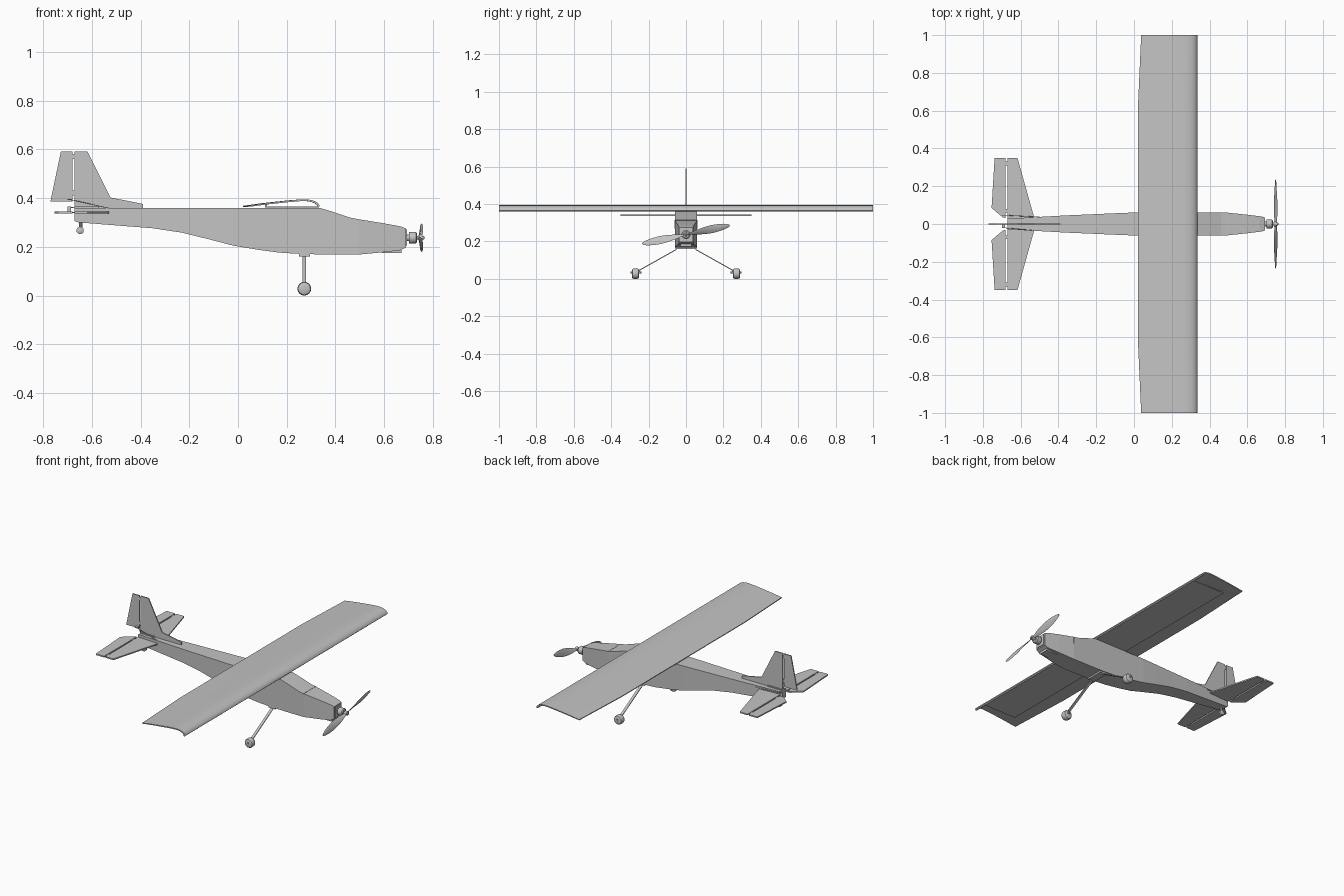
import bpy, bmesh, math
from mathutils import Vector

if "Cube" in bpy.data.objects:
    bpy.data.objects.remove(bpy.data.objects["Cube"], do_unlink=True)

COL = (0.55, 0.55, 0.55, 1)
grey = bpy.data.materials.new("light grey")
grey.use_nodes = True
grey.diffuse_color = COL
grey.node_tree.nodes["Principled BSDF"].inputs["Base Color"].default_value = COL


def finish(name, bm, smooth=False):
    bmesh.ops.recalc_face_normals(bm, faces=bm.faces)
    me = bpy.data.meshes.new(name)
    bm.to_mesh(me)
    bm.free()
    me.materials.append(grey)
    ob = bpy.data.objects.new(name, me)
    bpy.context.collection.objects.link(ob)
    if smooth:
        bpy.ops.object.select_all(action='DESELECT')
        ob.select_set(True)
        bpy.context.view_layer.objects.active = ob
        bpy.ops.object.shade_smooth_by_angle(angle=math.radians(35))
    return ob


def loft(name, rings, smooth=False):
    """Skin a row of closed rings and cap both ends."""
    bm = bmesh.new()
    vs = [[bm.verts.new(p) for p in r] for r in rings]
    n = len(vs[0])
    for a, b in zip(vs, vs[1:]):
        for i in range(n):
            j = (i + 1) % n
            bm.faces.new((a[i], a[j], b[j], b[i]))
    bm.faces.new(vs[0])
    bm.faces.new(vs[-1])
    return finish(name, bm, smooth)


def plate(name, pts, axis, centre, thick):
    """Flat outline (x, other) extruded along axis 'y' or 'z'."""
    def ring(t):
        return [(x, t, v) if axis == 'y' else (x, v, t) for x, v in pts]
    return loft(name, [ring(centre - thick / 2), ring(centre + thick / 2)])


def box(name, lo, hi):
    (x0, y0, z0), (x1, y1, z1) = lo, hi
    return loft(name, [[(x0, y0, z), (x1, y0, z), (x1, y1, z), (x0, y1, z)] for z in (z0, z1)])


def lathe(name, p0, direction, prof, sides=24):
    """Rings (distance along direction, radius) turned about an axis."""
    d = Vector(direction).normalized()
    u = d.orthogonal().normalized()
    v = d.cross(u)
    rings = []
    for t, r in prof:
        rings.append([Vector(p0) + d * t + (u * math.cos(a) + v * math.sin(a)) * r
                      for a in (2 * math.pi * i / sides for i in range(sides))])
    return loft(name, rings, True)


def rod(name, a, b, r, sides=10):
    d = Vector(b) - Vector(a)
    return lathe(name, a, d, [(0, r), (d.length, r)], sides)


# Fuselage: x, half width, bottom, top
stations = [(-.67, .028, .305, .36), (-.655, .029, .30, .36), (-.35, .046, .276, .36),
            (-.23, .051, .258, .36), (-.12, .056, .231, .36), (-.02, .06, .205, .36),
            (.08, .06, .188, .36), (.17, .06, .176, .36), (.27, .06, .17, .36),
            (.335, .06, .169, .36), (.40, .06, .168, .34), (.46, .06, .168, .32),
            (.495, .06, .168, .313), (.60, .049, .178, .296), (.665, .041, .185, .284),
            (.69, .037, .198, .275)]
loft("fuselage", [[(x, -w, b), (x, w, b), (x, w, t), (x, -w, t)] for x, w, b, t in stations])
# Hatch seam and chin vent
box("hatch_seam", (.493, -.0605, .27), (.496, .0605, .3145))
box("chin_vent", (.59, -.03, .174), (.67, .03, .188))
plate("tail_spine", [(-.67, .358), (-.67, .366), (-.57, .366), (-.57, .358)], 'y', 0, .02)

# Wing: thin bent skin with a flat stiffening sheet below
outer = [(.02, .368), (.10, .379), (.20, .390), (.25, .394), (.275, .395), (.30, .392),
         (.32, .385), (.332, .375), (.335, .366), (.33, .361)]
inner = [(.322, .364), (.325, .369), (.315, .378), (.297, .385), (.275, .388), (.25, .387),
         (.20, .383), (.10, .373), (.02, .363)]


def wing_ring(y, trailing):
    k = (.335 - trailing) / .315
    return [(.335 + (x - .335) * k, y, z) for x, z in outer + inner]


loft("wing_skin", [wing_ring(-1, .038), wing_ring(-.6, .02),
                   wing_ring(.6, .02), wing_ring(1, .038)], True)
box("wing_lower_sheet", (.11, -.92, .361), (.328, .92, .366))
box("wing_rear_spar", (.11, -.92, .364), (.118, .92, .375))

# Tail surfaces
plate("fin", [(-.671, .35), (-.671, .59), (-.617, .59), (-.523, .402),
              (-.39, .376), (-.39, .355)], 'y', 0, .007)
plate("rudder", [(-.68, .385), (-.68, .59), (-.727, .59), (-.77, .385)], 'y', 0, .007)
plate("stabilizer", [(-.671, -.35), (-.617, -.35), (-.53, -.04), (-.53, .04),
                     (-.617, .35), (-.671, .35)], 'z', .34, .008)
for s, side in ((1, "left"), (-1, "right")):
    plate("elevator_" + side, [(-.68, s * .03), (-.695, s * .035), (-.754, s * .085),
                               (-.738, s * .35), (-.68, s * .35)], 'z', .34, .008)
    for i, (a, b) in enumerate(((.06, .08), (.31, .33))):
        box(f"elevator_hinge_{side}_{i}", (-.69, min(s*a, s*b), .338), (-.66, max(s*a, s*b), .342))
for i, z in enumerate((.41, .56)):
    box(f"rudder_hinge_{i}", (-.69, -.002, z), (-.66, .002, z + .02))

# Tail wheel
rod("tail_wheel_strut", (-.645, 0, .305), (-.645, 0, .27), .008)
lathe("tail_wheel", (-.648, -.009, .267), (0, 1, 0),
      [(0, .010), (.003, .015), (.015, .015), (.018, .010)])

# Main landing gear
box("gear_mount", (.25, -.055, .16), (.295, .055, .172))
for s, side in ((1, "left"), (-1, "right")):
    a, b = (.05, .158), (.25, .046)
    loft("gear_leg_" + side, [[(x, s * y, z + dz) for x, dz in
                               ((.264, -.003), (.28, -.003), (.28, .003), (.264, .003))]
                              for y, z in (a, b)])
    rod("axle_" + side, (.272, s * .238, .034), (.272, s * .296, .034), .005)
    box("axle_bracket_" + side, (.264, s * .25 - .003, .03), (.28, s * .25 + .003, .05))
    lathe("wheel_" + side, (.272, s * .27 - .02, .028), (0, 1, 0),
          [(0, .017), (.004, .025), (.01, .028), (.03, .028), (.036, .025), (.04, .017)], 28)

# Motor
ZC = .237
box("firewall", (.688, -.03, .205), (.694, .03, .27))
lathe("motor", (.694, 0, ZC), (1, 0, 0),
      [(0, .014), (.008, .014), (.008, .024), (.036, .024), (.041, .018), (.041, .008), (.05, .008)])
lathe("prop_hub", (.742, 0, ZC), (1, 0, 0),
      [(0, .013), (.016, .013), (.016, .007), (.021, .007), (.024, .003)])

# Propeller: radius, half chord, twist in degrees
blade = [(.0, .008, 50), (.025, .009, 48), (.06, .016, 38), (.10, .021, 28), (.14, .023, 21),
         (.18, .020, 17), (.21, .015, 14), (.23, .009, 12), (.239, .003, 12)]
tilt = math.radians(12)
for s, side in ((1, "left"), (-1, "right")):
    span = Vector((0, math.cos(tilt), math.sin(tilt))) * s
    chord = Vector((0, -math.sin(tilt), math.cos(tilt))) * s
    fwd = Vector((1, 0, 0))
    rings = []
    for r, w, tw in blade:
        t = math.radians(tw)
        c = chord * math.cos(t) + fwd * math.sin(t)
        n = fwd * math.cos(t) - chord * math.sin(t)
        o = Vector((.75, 0, ZC)) + span * r
        rings.append([o + c * w * math.cos(k * math.pi / 4) + n * .0025 * math.sin(k * math.pi / 4)
                      for k in range(8)])
    loft("propeller_blade_" + side, rings, True)

# Control rods and horns at the tail
box("elevator_horn", (-.70, .045, .344), (-.685, .048, .366))
rod("elevator_pushrod", (-.695, .047, .362), (-.50, .037, .35), .0015, 6)
box("rudder_horn", (-.70, -.022, .392), (-.682, .0, .396))
rod("rudder_pushrod", (-.69, -.02, .394), (-.50, -.036, .352), .0015, 6)
